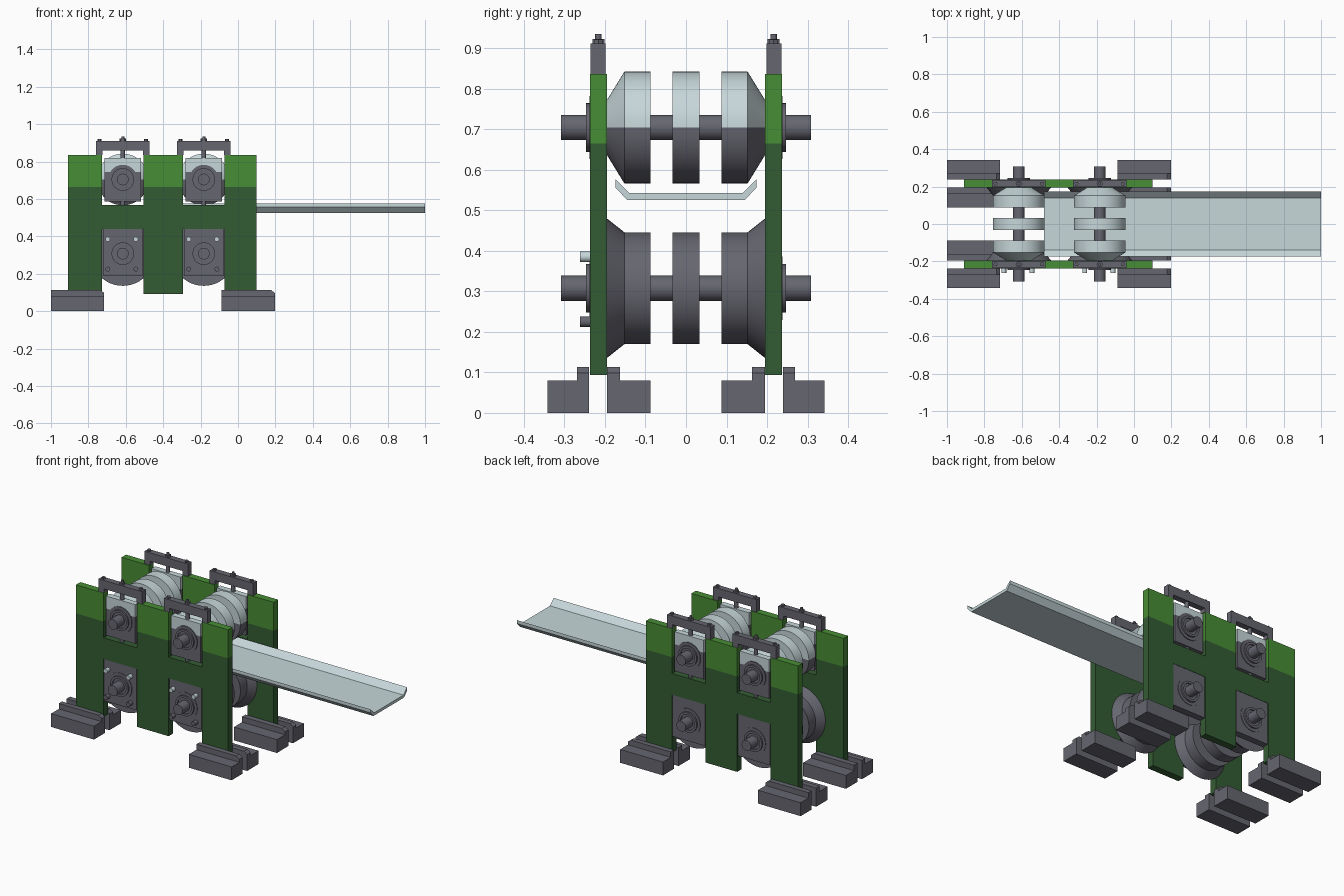
import bpy, bmesh, math
from mathutils import Vector

if "Cube" in bpy.data.objects:
    bpy.data.objects.remove(bpy.data.objects["Cube"])


def material(name, rgb):
    m = bpy.data.materials.new(name)
    m.diffuse_color = (*rgb, 1)
    m.use_nodes = True
    m.node_tree.nodes["Principled BSDF"].inputs["Base Color"].default_value = m.diffuse_color
    return m


STEEL = material("dark_steel", (0.133, 0.133, 0.163))
LIGHT = material("pale_steel", (0.57, 0.68, 0.70))
GREEN = material("bright_green", (0.064, 0.270, 0.035))
DARK_GREEN = material("dark_green", (0.034, 0.107, 0.034))


def finish(name, bm, mat, upper=None, split_z=None, smooth=False):
    """Make an object; faces above split_z take the upper material."""
    bmesh.ops.recalc_face_normals(bm, faces=bm.faces[:])
    if upper:
        bmesh.ops.triangulate(bm, faces=[f for f in bm.faces if len(f.verts) > 4])
        bmesh.ops.bisect_plane(bm, geom=bm.verts[:] + bm.edges[:] + bm.faces[:],
                               plane_co=(0, 0, split_z), plane_no=(0, 0, 1))
        for f in bm.faces:
            f.material_index = int(f.calc_center_median().z > split_z)
    me = bpy.data.meshes.new(name)
    bm.to_mesh(me)
    bm.free()
    me.materials.append(mat)
    if upper:
        me.materials.append(upper)
    ob = bpy.data.objects.new(name, me)
    bpy.context.collection.objects.link(ob)
    if smooth:
        bpy.ops.object.select_all(action='DESELECT')
        ob.select_set(True)
        bpy.context.view_layer.objects.active = ob
        bpy.ops.object.shade_smooth_by_angle(angle=math.radians(30))
    return ob


def extrude(name, points, start, vec, mat, **kw):
    """Prism from 3D outline points."""
    bm = bmesh.new()
    face = bm.faces.new([bm.verts.new(Vector(p) + Vector(start)) for p in points])
    geo = bmesh.ops.extrude_face_region(bm, geom=[face])["geom"]
    bmesh.ops.translate(bm, vec=vec, verts=[v for v in geo if isinstance(v, bmesh.types.BMVert)])
    # extruding may drop the starting face, so close the base if needed
    bmesh.ops.holes_fill(bm, edges=[e for e in bm.edges if e.is_boundary])
    return finish(name, bm, mat, **kw)


def xz_prism(name, outline, y0, y1, mat, **kw):
    return extrude(name, [(x, 0, z) for x, z in outline], (0, y0, 0), (0, y1 - y0, 0), mat, **kw)


def box(name, x0, x1, y0, y1, z0, z1, mat, **kw):
    return xz_prism(name, [(x0, z0), (x1, z0), (x1, z1), (x0, z1)], y0, y1, mat, **kw)


def lathe(name, profile, centre, mat, axis='Y', sides=48, **kw):
    """Revolve (distance along axis, radius) pairs; ends are capped."""
    bm = bmesh.new()
    rings = []
    for d, r in profile:
        ring = []
        for i in range(sides):
            a = 2 * math.pi * i / sides
            u, v = r * math.cos(a), r * math.sin(a)
            p = (u, d, v) if axis == 'Y' else (u, v, d)
            ring.append(bm.verts.new(Vector(centre) + Vector(p)))
        rings.append(ring)
    for a, b in zip(rings, rings[1:]):
        for i in range(sides):
            j = (i + 1) % sides
            bm.faces.new((a[i], a[j], b[j], b[i]))
    bm.faces.new(rings[0])
    bm.faces.new(rings[-1])
    return finish(name, bm, mat, smooth=sides > 8, **kw)


CENTRES = (-0.616, -0.183)     # roll stations along x
Z_UP, Z_LOW = 0.704, 0.3075    # shaft heights
HALF = 0.111                   # half width of the window slots
a, b = CENTRES

# Side plates: three columns joined by a crossbar
plate = [(-0.909, 0.093), (a - HALF, 0.093), (a - HALF, 0.44), (a + HALF, 0.44),
         (a + HALF, 0.093), (b - HALF, 0.093), (b - HALF, 0.44), (b + HALF, 0.44),
         (b + HALF, 0.093), (0.10, 0.093), (0.10, 0.836), (b + HALF, 0.836),
         (b + HALF, 0.567), (b - HALF, 0.567), (b - HALF, 0.836), (a + HALF, 0.836),
         (a + HALF, 0.567), (a - HALF, 0.567), (a - HALF, 0.836), (-0.909, 0.836)]
for s, side in ((-1, "front"), (1, "back")):
    xz_prism(f"{side}_side_plate", plate, s * 0.195, s * 0.237, DARK_GREEN,
             upper=GREEN, split_z=0.665)

    # Feet: stepped clamps on both faces of each outer leg
    for x0, end in ((-1.0, "left"), (-0.087, "right")):
        x1 = x0 + 0.284
        step = [(x0, 0.08), (x1, 0.08), (x1, 0.098), (x1 - 0.02, 0.113), (x0, 0.113)]
        for y0, y1, y2, pos in ((0.239, 0.342, 0.269, "outer"), (0.195, 0.087, 0.163, "inner")):
            box(f"{side}_{end}_{pos}_foot", x0, x1, s * y0, s * y1, 0, 0.08, STEEL)
            xz_prism(f"{side}_{end}_{pos}_foot_step", step, s * y0, s * y2, STEEL)

    for n, cx in enumerate(CENTRES, 1):
        tag = f"{side}_{n}"
        # Bearing blocks
        box(f"{tag}_upper_bearing_block", cx - 0.097, cx + 0.097, s * 0.198, s * 0.233,
            0.585, 0.82, STEEL, upper=LIGHT, split_z=0.745)
        box(f"{tag}_lower_bearing_block", cx - 0.107, cx + 0.107, s * 0.198, s * 0.235,
            0.19, 0.44, STEEL)
        # Bearing hubs with a recessed ring
        for z, level in ((Z_UP, "upper"), (Z_LOW, "lower")):
            lathe(f"{tag}_{level}_bearing_flange", [(s * 0.22, 0.078), (s * 0.238, 0.078)],
                  (cx, 0, z), STEEL)
            lathe(f"{tag}_{level}_bearing_hub",
                  [(s * 0.225, 0.06), (s * 0.247, 0.06), (s * 0.247, 0.046),
                   (s * 0.24, 0.046), (s * 0.24, 0.028)], (cx, 0, z), STEEL)
        # Pin under the upper block
        lathe(f"{tag}_support_pin", [(0.565, 0.012), (0.59, 0.012)],
              (cx, s * 0.216, 0), STEEL, axis='Z', sides=16)
        # Adjusting bridge over the slot
        w = 0.144
        bridge = [(cx - w, 0.836), (cx - w + 0.036, 0.836), (cx - w + 0.036, 0.86),
                  (cx + w - 0.036, 0.86), (cx + w - 0.036, 0.836), (cx + w, 0.836),
                  (cx + w, 0.911), (cx - w, 0.911)]
        xz_prism(f"{tag}_bridge", bridge, s * 0.199, s * 0.235, STEEL)
        # Adjusting screw, nut and bridge bolts
        lathe(f"{tag}_adjusting_screw", [(0.81, 0.012), (0.905, 0.012), (0.905, 0.008), (0.935, 0.008)],
              (cx, s * 0.216, 0), STEEL, axis='Z', sides=16)
        lathe(f"{tag}_screw_nut", [(0.91, 0.017), (0.922, 0.017)],
              (cx, s * 0.216, 0), STEEL, axis='Z', sides=6)
        for dx in (-0.124, 0.124):
            lathe(f"{tag}_bridge_bolt", [(0.91, 0.011), (0.921, 0.011)],
                  (cx + dx, s * 0.216, 0), STEEL, axis='Z', sides=6)

for n, cx in enumerate(CENTRES, 1):
    # Shafts
    for z, level in ((Z_UP, "upper"), (Z_LOW, "lower")):
        lathe(f"{level}_shaft_{n}", [(-0.308, 0.031), (0.308, 0.031)], (cx, 0, z), STEEL)
        up = dict(upper=LIGHT, split_z=Z_UP) if level == "upper" else {}
        rim = 0.068 if level == "upper" else 0.172
        # Forming rolls: flat centre disc and tapered or flared outer discs
        lathe(f"{level}_centre_roll_{n}", [(-0.033, 0.138), (0.033, 0.138)], (cx, 0, z), STEEL, **up)
        for s, side in ((-1, "front"), (1, "back")):
            lathe(f"{level}_{side}_roll_{n}",
                  [(s * 0.087, 0.138), (s * 0.152, 0.138), (s * 0.195, rim)],
                  (cx, 0, z), STEEL, **up)
    # Front bolts on the lower bearing blocks, the top pair pale
    for dx in (-0.08, 0.07):
        for z, mat in ((0.385, LIGHT), (0.225, STEEL)):
            lathe(f"lower_block_bolt_{n}", [(-0.262, 0.013), (-0.23, 0.013)],
                  (cx + dx, 0, z), mat, sides=16)

# Formed metal strip leaving the rolls
strip = [(-0.145, 0.525), (0.145, 0.525), (0.174, 0.556), (0.174, 0.576),
         (0.139, 0.542), (-0.139, 0.542), (-0.174, 0.576), (-0.174, 0.556)]
extrude("metal_strip", [(0, y, z) for y, z in strip], (-0.48, 0, 0), (1.48, 0, 0), LIGHT)
